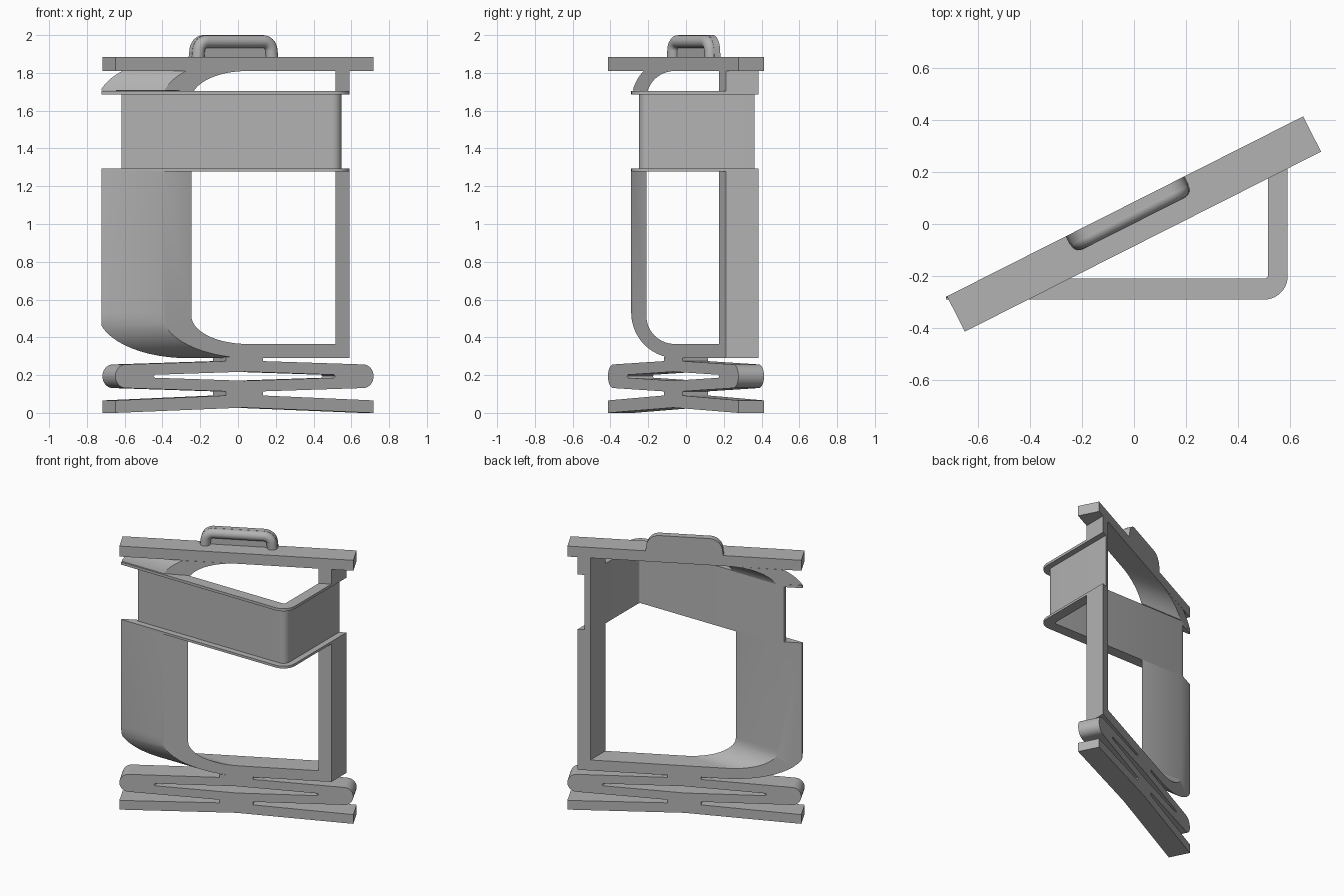
import bpy, bmesh
from math import sin, cos, radians
from mathutils import Vector, Matrix

if "Cube" in bpy.data.objects:
    bpy.data.objects.remove(bpy.data.objects["Cube"])

# One plain grey for everything
grey = bpy.data.materials.new("plain_grey")
grey.use_nodes = True
colour = (0.45, 0.45, 0.45, 1)
grey.diffuse_color = colour
grey.node_tree.nodes["Principled BSDF"].inputs["Base Color"].default_value = colour

ANGLE = radians(26.8)
TURN = Matrix.Rotation(ANGLE, 4, "Z")
HALF_LEN, HALF_W = 0.766, 0.076
ACROSS = Vector((-sin(ANGLE), cos(ANGLE), 0))
BACK = (ACROSS * HALF_W, ACROSS)
FRONT = (-ACROSS * HALF_W, -ACROSS)
parts = []

# Mapping of (profile a, profile b, depth) to x, y, z
ALONG_X = lambda a, b, d: (d, a, b)
ALONG_Y = lambda a, b, d: (a, d, b)
ALONG_Z = lambda a, b, d: (a, b, d)


def arc(ca, cb, r, start, end, n=14):
    steps = [radians(start + (end - start) * i / n) for i in range(n + 1)]
    return [(ca + r * cos(t), cb + r * sin(t)) for t in steps]


def prism(name, profile, axis, lo, hi, cuts=(), turned=False):
    """Extrude a profile, then slice it by planes, closing each cut."""
    bm = bmesh.new()
    face = bm.faces.new([bm.verts.new(axis(a, b, lo)) for a, b in profile])
    new = bmesh.ops.extrude_face_region(bm, geom=[face])["geom"]
    move = Vector(axis(0, 0, hi)) - Vector(axis(0, 0, lo))
    bmesh.ops.translate(bm, vec=move, verts=[v for v in new if isinstance(v, bmesh.types.BMVert)])
    for point, normal in cuts:
        bmesh.ops.bisect_plane(bm, geom=bm.verts[:] + bm.edges[:] + bm.faces[:],
                               plane_co=point, plane_no=normal, clear_outer=True)
        bmesh.ops.holes_fill(bm, edges=[e for e in bm.edges if e.is_boundary], sides=0)
    bmesh.ops.recalc_face_normals(bm, faces=bm.faces[:])
    mesh = bpy.data.meshes.new(name)
    bm.to_mesh(mesh)
    bm.free()
    mesh.materials.append(grey)
    obj = bpy.data.objects.new(name, mesh)
    bpy.context.collection.objects.link(obj)
    if turned:
        obj.matrix_world = TURN
    parts.append(obj)
    return obj


def box(a0, a1, b0, b1):
    return [(a0, b0), (a1, b0), (a1, b1), (a0, b1)]


LEFT, RIGHT, SLAB = -0.722, 0.59, (BACK, FRONT)

# Lower frame: floor curving up into the front wall
lower = ([(0.5, 0.29)] + arc(-0.05, 0.53, 0.24, 270, 180) + [(-0.29, 1.28), (-0.21, 1.28)]
         + arc(-0.06, 0.515, 0.15, 180, 270) + [(0.5, 0.365)])
prism("lower_frame", lower, ALONG_X, LEFT, RIGHT, SLAB)

# Upper frame: front wall curving into the top bar
upper = arc(-0.05, 1.645, 0.24, 165, 137) + arc(-0.06, 1.66, 0.15, 90, 163)
prism("upper_frame", upper, ALONG_X, LEFT, RIGHT, SLAB)

# Side post, in two pieces around the band
for name, z0, z1 in (("lower_post", 0.365, 1.28), ("upper_post", 1.7, 1.81)):
    prism(name, box(0.515, RIGHT, z0, z1), ALONG_Y, -0.2, 0.6, SLAB)


# Corner band with a flange on each edge
def corner_wall(inset):
    x, y, r = RIGHT - inset, -0.29 + inset, 0.09 - inset
    return ([(-1, y)] + arc(x - r, y + r, r, -90, 0, 10) + [(x, 0.6), (0.515, 0.6)]
            + arc(0.5, -0.195, 0.015, 0, -90, 4) + [(-1, -0.21)])


def left_limit(x):
    return (Vector((x, 0, 0)), Vector((-1, 0, 0)))


prism("band", corner_wall(0.042), ALONG_Z, 1.29, 1.69, (BACK, left_limit(-0.617)))
for name, z0, z1 in (("lower_flange", 1.277, 1.294), ("upper_flange", 1.686, 1.705)):
    prism(name, corner_wall(0), ALONG_Z, z0, z1, (BACK, left_limit(LEFT)))

# Top bar
prism("top_bar", box(-HALF_LEN, HALF_LEN, 1.81, 1.885), ALONG_Y, -HALF_W, HALF_W, turned=True)


# Spring base: bowed foot, a closed loop of two leaves, and short joints
def mirrored(half):
    return half + [(-a, b) for a, b in reversed(half) if a > 0]


foot = [(0, 0.028), (HALF_LEN, 0), (HALF_LEN, 0.066), (0.11, 0.092)]
prism("spring_foot", mirrored(foot), ALONG_Y, -HALF_W, HALF_W, turned=True)
MID, CAP = 0.194, 0.0625
for name, s in (("lower_leaf", -1), ("upper_leaf", 1)):
    leaf = [(0, MID + 0.024 * s), (0.53, MID + 0.008 * s), (0.54, MID)]
    leaf += [(a, MID + b * s) for a, b in arc(HALF_LEN - CAP, 0, CAP, 0, 88, 10)]
    leaf += [(0.11, MID + 0.08 * s)]
    prism(name, mirrored(leaf), ALONG_Y, -HALF_W, HALF_W, turned=True)
for name, z0, z1 in (("lower_joint", 0.08, 0.12), ("upper_joint", 0.27, 0.295)):
    prism(name, box(-0.11, 0.11, z0, z1), ALONG_Y, -HALF_W, HALF_W, turned=True)

# Handle: flat back plate with a round grip in front
plate = [(0.255, 1.88)] + arc(0.165, 1.915, 0.085, 10, 90, 10)
prism("handle_plate", mirrored(plate), ALONG_Y, 0.04, HALF_W, turned=True)
R = 0.034
grip = [(0.22, 1.87)] + arc(0.165, 1.915, 0.085 - R, 10, 90, 10)
curve = bpy.data.curves.new("handle_grip", "CURVE")
curve.dimensions = "3D"
curve.bevel_depth = R
curve.bevel_resolution = 5
spline = curve.splines.new("POLY")
path = mirrored(grip)
spline.points.add(len(path) - 1)
for point, (a, b) in zip(spline.points, path):
    point.co = (a, R + 0.002, b, 1)
curve.materials.append(grey)
grip_obj = bpy.data.objects.new("handle_grip", curve)
bpy.context.collection.objects.link(grip_obj)
grip_obj.matrix_world = TURN

# Smooth curved faces, keep corners sharp
bpy.ops.object.select_all(action="DESELECT")
for obj in parts:
    obj.select_set(True)
bpy.context.view_layer.objects.active = parts[0]
bpy.ops.object.shade_smooth_by_angle(angle=radians(30))
